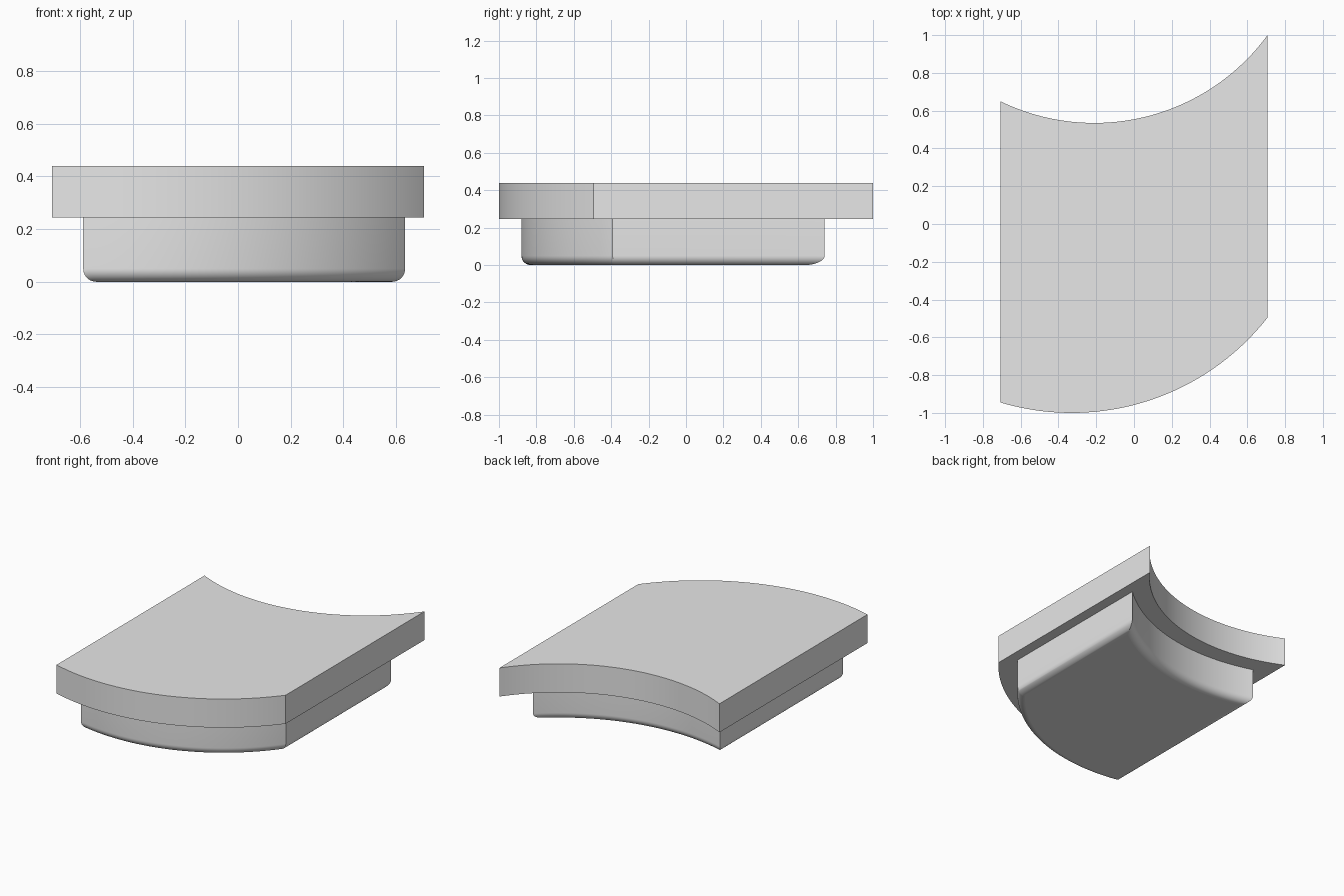
import bpy, bmesh, math

if "Cube" in bpy.data.objects:
    bpy.data.objects.remove(bpy.data.objects["Cube"], do_unlink=True)

grey = bpy.data.materials.new("plain grey")
grey.use_nodes = True
grey.diffuse_color = (0.8, 0.8, 0.8, 1)
grey.node_tree.nodes["Principled BSDF"].inputs["Base Color"].default_value = (0.8, 0.8, 0.8, 1)

STEPS = 48
FRONT = (-0.33, 0.318, 1.318)   # front arc: centre x, centre y, radius
BACK = (-0.21, 1.672, 1.137)    # back arc


def arc(circle, grow, x0, x1):
    """Points on the lower side of a circle, evenly spaced in angle between two x values."""
    cx, cy, r = circle[0], circle[1], circle[2] + grow
    a0, a1 = math.asin((x0 - cx) / r), math.asin((x1 - cx) / r)
    angles = [a0 + (a1 - a0) * i / STEPS for i in range(STEPS + 1)]
    return [(cx + r * math.sin(a), cy - r * math.cos(a)) for a in angles]


def outline(left, right, inset):
    """Outline with straight sides and two arcs, all moved inwards by inset."""
    front = arc(FRONT, -inset, left, right)
    back = arc(BACK, inset, left, right)
    return front + back[::-1]


def loft(name, rings):
    """Closed solid through (outline, height) rings, listed from the bottom up."""
    bm = bmesh.new()
    loops = [[bm.verts.new((x, y, z)) for x, y in pts] for pts, z in rings]
    n = len(loops[0])
    for low, high in zip(loops, loops[1:]):
        for i in range(n):
            j = (i + 1) % n
            bm.faces.new((low[i], low[j], high[j], high[i]))
    bm.faces.new(loops[0][::-1])
    bm.faces.new(loops[-1])
    mesh = bpy.data.meshes.new(name)
    bm.to_mesh(mesh)
    bm.free()
    mesh.materials.append(grey)
    obj = bpy.data.objects.new(name, mesh)
    bpy.context.collection.objects.link(obj)
    bpy.ops.object.select_all(action="DESELECT")
    obj.select_set(True)
    bpy.context.view_layer.objects.active = obj
    bpy.ops.object.shade_smooth_by_angle(angle=math.radians(30))
    # keep the flat caps crisp
    for poly in mesh.polygons:
        if len(poly.vertices) > 4:
            poly.use_smooth = False
    return obj


# Top slab
slab = outline(-0.707, 0.707, 0)
loft("top_slab", [(slab, 0.245), (slab, 0.44)])

# Lower body, inset from the slab, with a rounded bottom edge
ROUND, SEGMENTS = 0.05, 10
rings = []
for k in range(SEGMENTS + 1):
    a = math.pi / 2 * k / SEGMENTS
    d = ROUND * (1 - math.sin(a))
    rings.append((outline(-0.588 + d, 0.635 - d, 0.12 + d), ROUND * (1 - math.cos(a))))
rings.append((rings[-1][0], 0.26))
loft("lower_body", rings)
